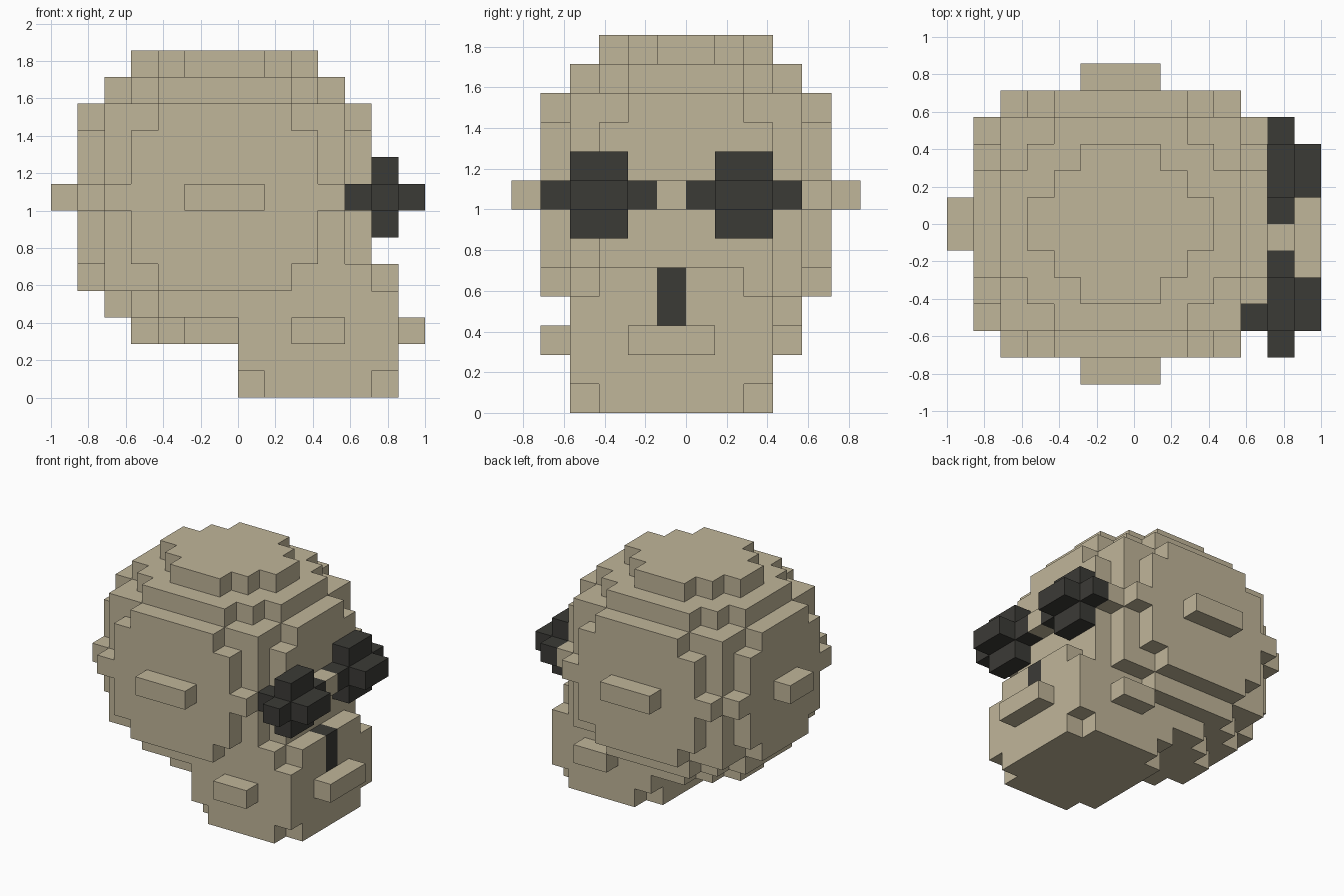
import bpy
import bmesh
from itertools import product
from mathutils import Vector

cube = bpy.data.objects.get("Cube")
if cube:
    bpy.data.objects.remove(cube)

CELL = 1 / 7
ORIGIN = Vector((-1, -6 / 7, 0))
cells = {}  # block position -> part name


def material(name, rgb):
    mat = bpy.data.materials.new(name)
    mat.use_nodes = True
    mat.diffuse_color = (*rgb, 1)
    mat.node_tree.nodes["Principled BSDF"].inputs["Base Color"].default_value = (*rgb, 1)
    return mat


bone = material("bone", (0.53, 0.465, 0.32))
charcoal = material("charcoal", (0.044, 0.043, 0.037))


def block(part, xs, ys, zs):
    """Fill a box of cells; each span is first and last cell, inclusive."""
    spans = [range(a, b + 1) for a, b in (xs, ys, zs)]
    for pos in product(*spans):
        cells[pos] = part


# Cranium: a blocky ball made of crossed, stepped slabs
block("cranium", (2, 10), (2, 9), (4, 10))
for step, (low, high) in enumerate([(7, 7), (5, 9), (4, 10)]):
    block("cranium", (2 + step, 10 - step), (1, 10), (low, high))
    block("cranium", (1, 11), (2 + step, 9 - step), (low, high))
    block("cranium", (2 + step, 10 - step), (4 - step, 7 + step), (3, 11))
    block("cranium", (3 + step, 9 - step), (5 - step, 6 + step), (2, 12))
# Bumps at the middle of the sides, back and brow
block("cranium", (5, 7), (0, 11), (7, 7))
block("cranium", (0, 12), (5, 6), (7, 7))

# Jaw: a box with its corner blocks missing, and bumps on three sides
corners = set(product((7, 12), (2, 8), (0, 4)))
for pos in product(range(7, 13), range(2, 9), range(5)):
    if pos not in corners:
        cells[pos] = "jaw"
block("jaw", (9, 10), (1, 9), (2, 2))
block("jaw", (12, 13), (4, 6), (2, 2))

# Nose slot
block("nose", (12, 12), (5, 5), (3, 4))

# Eyes: two small blocky balls
for name, y in (("right_eye", 1), ("left_eye", 6)):
    block(name, (12, 12), (y, y + 3), (7, 7))
    block(name, (12, 12), (y + 1, y + 2), (6, 8))
    block(name, (11, 13), (y + 1, y + 2), (7, 7))


def build(part, mat):
    """Skin the outer faces of one part's blocks."""
    bm = bmesh.new()
    verts = {}

    def corner(p):
        key = tuple(round(c) for c in p)
        if key not in verts:
            verts[key] = bm.verts.new(ORIGIN + Vector(key) * CELL)
        return verts[key]

    for pos, owner in cells.items():
        if owner != part:
            continue
        for axis, side in product(range(3), (0, 1)):
            near = list(pos)
            near[axis] += 2 * side - 1
            if tuple(near) in cells:
                continue
            u, v, n = Vector(), Vector(), Vector()
            n[axis] = u[(axis + 1) % 3] = v[(axis + 2) % 3] = 1
            base = Vector(pos) + n * side
            quad = [base, base + u, base + u + v, base + v]
            if not side:
                quad.reverse()
            bm.faces.new([corner(p) for p in quad])
    # Merge flat neighbours into clean faces
    bmesh.ops.dissolve_limit(bm, angle_limit=0.01, verts=bm.verts[:], edges=bm.edges[:])
    mesh = bpy.data.meshes.new(part)
    bm.to_mesh(mesh)
    bm.free()
    mesh.materials.append(mat)
    bpy.context.collection.objects.link(bpy.data.objects.new(part, mesh))


for part in ("cranium", "jaw"):
    build(part, bone)
for part in ("nose", "right_eye", "left_eye"):
    build(part, charcoal)
